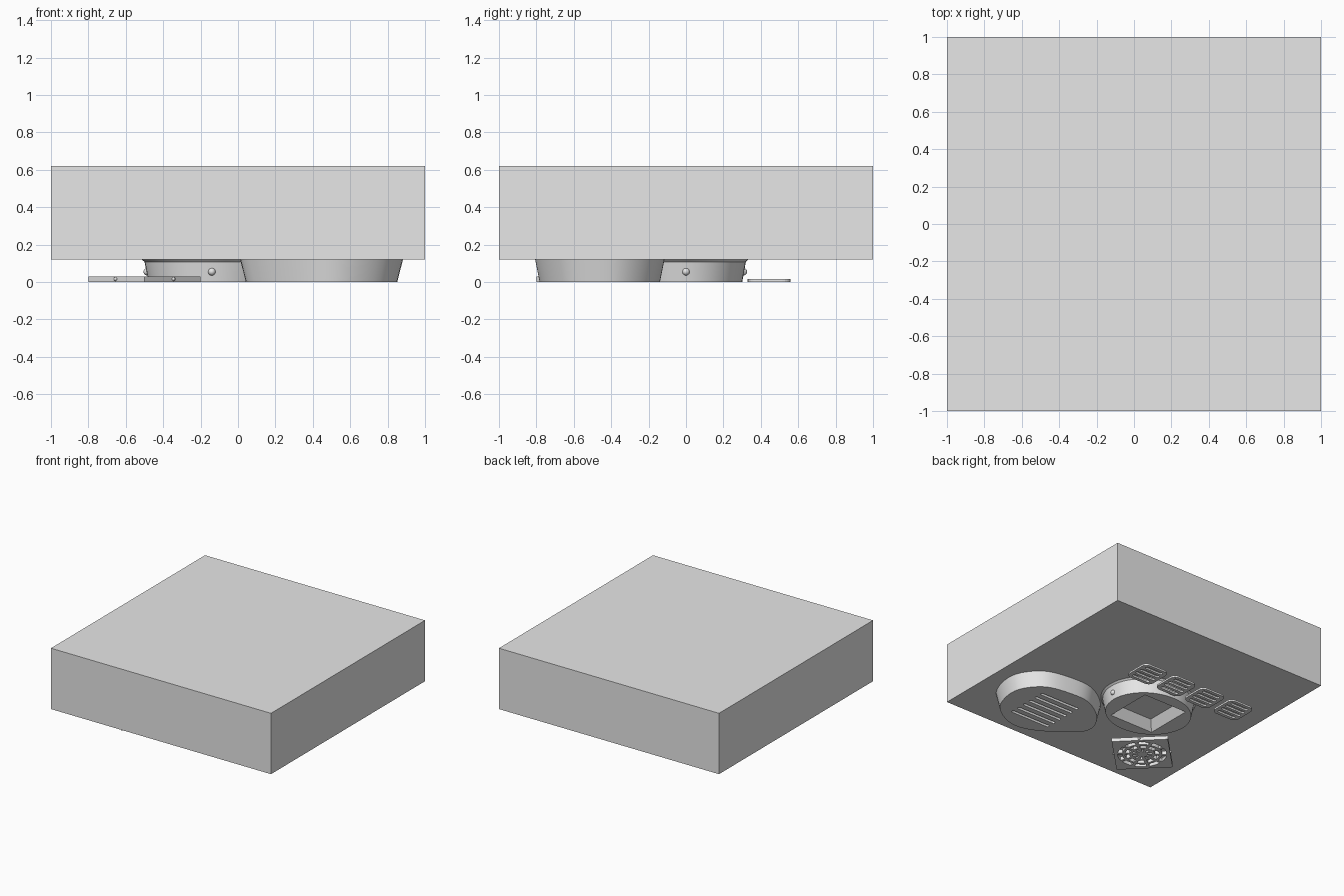
import bpy, bmesh
from math import sin, cos, pi
from mathutils import Vector
from mathutils.geometry import interpolate_bezier

if "Cube" in bpy.data.objects:
    bpy.data.objects.remove(bpy.data.objects["Cube"])

grey = bpy.data.materials.new("plain_grey")
grey.use_nodes = True
grey.diffuse_color = (0.8, 0.8, 0.8, 1)
grey.node_tree.nodes["Principled BSDF"].inputs["Base Color"].default_value = (0.8, 0.8, 0.8, 1)


def loft(bm, rings):
    """Skin a stack of equal outlines, from low to high, and cap both ends."""
    loops = [[bm.verts.new(p) for p in ring] for ring in rings]
    n = len(loops[0])
    for low, high in zip(loops, loops[1:]):
        for i in range(n):
            j = (i + 1) % n
            bm.faces.new((low[i], low[j], high[j], high[i]))
    bm.faces.new(loops[0][::-1])
    bm.faces.new(loops[-1])


def finish(bm, name, smooth=False):
    bmesh.ops.recalc_face_normals(bm, faces=bm.faces)
    mesh = bpy.data.meshes.new(name)
    bm.to_mesh(mesh)
    bm.free()
    mesh.materials.append(grey)
    ob = bpy.data.objects.new(name, mesh)
    bpy.context.collection.objects.link(ob)
    if smooth:
        activate(ob)
        bpy.ops.object.shade_smooth_by_angle(angle=0.6)
    return ob


def activate(ob):
    bpy.ops.object.select_all(action="DESELECT")
    ob.select_set(True)
    bpy.context.view_layer.objects.active = ob


def cut(ob, bm):
    """Subtract a cutter mesh, then discard it."""
    cutter = finish(bm, "cutter")
    cutter.hide_render = True
    mod = ob.modifiers.new("cut", "BOOLEAN")
    mod.operation, mod.solver, mod.object = "DIFFERENCE", "EXACT", cutter
    activate(ob)
    bpy.ops.object.modifier_apply(modifier=mod.name)
    bpy.data.objects.remove(cutter)


def ring(outline, z, s=1.0, c=(0, 0)):
    return [(c[0] + (x - c[0]) * s, c[1] + (y - c[1]) * s, z) for x, y in outline]


def rectangle(cx, cy, w, h):
    return [(cx + sx * w / 2, cy + sy * h / 2) for sx, sy in ((1, 1), (-1, 1), (-1, -1), (1, -1))]


def rounded(cx, cy, w, h, r, steps=5):
    pts = []
    for k, (x, y) in enumerate(rectangle(cx, cy, w - 2 * r, h - 2 * r)):
        for i in range(steps + 1):
            a = (k + i / steps) * pi / 2
            pts.append((x + r * cos(a), y + r * sin(a)))
    return pts


def smooth_outline(points, steps=6):
    """Closed smooth outline through a few points."""
    p = [Vector(q) for q in points]
    n, out = len(p), []
    for i in range(n):
        a, b = p[i], p[(i + 1) % n]
        h1 = a + (b - p[i - 1]) / 6
        h2 = b - (p[(i + 2) % n] - a) / 6
        out += [(v.x, v.y) for v in interpolate_bezier(a, h1, h2, b, steps + 1)[:-1]]
    return out


# Ceiling slab
bm = bmesh.new()
loft(bm, [ring(rectangle(0, 0, 2, 2), z) for z in (0.12, 0.62)])
finish(bm, "slab")

# Pebble-shaped housing with a row of slots
C = (0.45, -0.46)
pebble = smooth_outline([(.88, -.38), (.75, -.18), (.52, -.12), (.29, -.14), (.07, -.31),
                         (.03, -.52), (.33, -.755), (.57, -.8), (.81, -.65)])
bm = bmesh.new()
loft(bm, [ring(pebble, 0, 0.93, C), ring(pebble, 0.12)])
housing = finish(bm, "pebble_housing", True)
bm = bmesh.new()
for i in range(6):
    slot = rounded(0.49, -0.29 - i * 0.068, 0.36, 0.024, 0.011, 3)
    loft(bm, [ring(slot, -0.02), ring(slot, 0.03)])
cut(housing, bm)

# Oval housing with a tapered square recess
D = (-0.14, 0)
oval = [(D[0] + 0.36 * cos(i * pi / 24), 0.32 * sin(i * pi / 24)) for i in range(48)]
bm = bmesh.new()
loft(bm, [ring(oval, z, s, D) for z, s in ((0, .94), (.108, 1), (.12, 1.04))])
oval_ob = finish(bm, "oval_housing", True)
bm = bmesh.new()
square = rectangle(*D, 0.4, 0.4)
loft(bm, [ring(square, -0.01, 1.03, D), ring(square, 0.075, 0.76, D)])
cut(oval_ob, bm)


def stud(name, x, y, z, r):
    bm = bmesh.new()
    bmesh.ops.create_uvsphere(bm, u_segments=16, v_segments=10, radius=r)
    bmesh.ops.translate(bm, verts=bm.verts, vec=(x, y, z))
    finish(bm, name, True)


# Round studs on the four sides of the oval
for i in range(4):
    a = i * pi / 2
    stud("oval_stud", D[0] + 0.345 * cos(a), 0.307 * sin(a), 0.055, 0.02)

# Diamond grille plate with rings of curved slots
E = (-0.5, -0.5)
diamond = [(E[0] + 0.3 * cos(k * pi / 2), E[1] + 0.3 * sin(k * pi / 2)) for k in range(4)]
bm = bmesh.new()
loft(bm, [ring(diamond, 0), ring(diamond, 0.03)])
plate = finish(bm, "grille_plate")
bm = bmesh.new()
for inner in (0.04, 0.095, 0.15):
    for k in range(10):
        gap = 0.011 / (inner + 0.02)
        angles = [k * pi / 5 + gap + (pi / 5 - 2 * gap) * i / 4 for i in range(5)]
        arc = [(E[0] + r * cos(a), E[1] + r * sin(a)) for r, seq in
               ((inner, angles[::-1]), (inner + 0.035, angles)) for a in seq]
        loft(bm, [ring(arc, -0.02), ring(arc, 0.05)])
cut(plate, bm)
for sx in (-1, 1):
    for sy in (-1, 1):
        stud("grille_stud", E[0] + sx * 0.155, E[1] + sy * 0.148, 0.016, 0.01)

# Row of four small slotted vents
for k in range(4):
    x, y = 0.24 - 0.28 * k, 0.445
    body = rounded(x, y, 0.23, 0.23, 0.045)
    bm = bmesh.new()
    loft(bm, [ring(body, 0), ring(body, 0.015)])
    vent = finish(bm, "small_vent")
    bm = bmesh.new()
    for i in range(4):
        slot = rounded(x, y + (i - 1.5) * 0.05, 0.18 if i in (1, 2) else 0.16, 0.026, 0.012, 3)
        loft(bm, [ring(slot, -0.02), ring(slot, 0.04)])
    cut(vent, bm)
